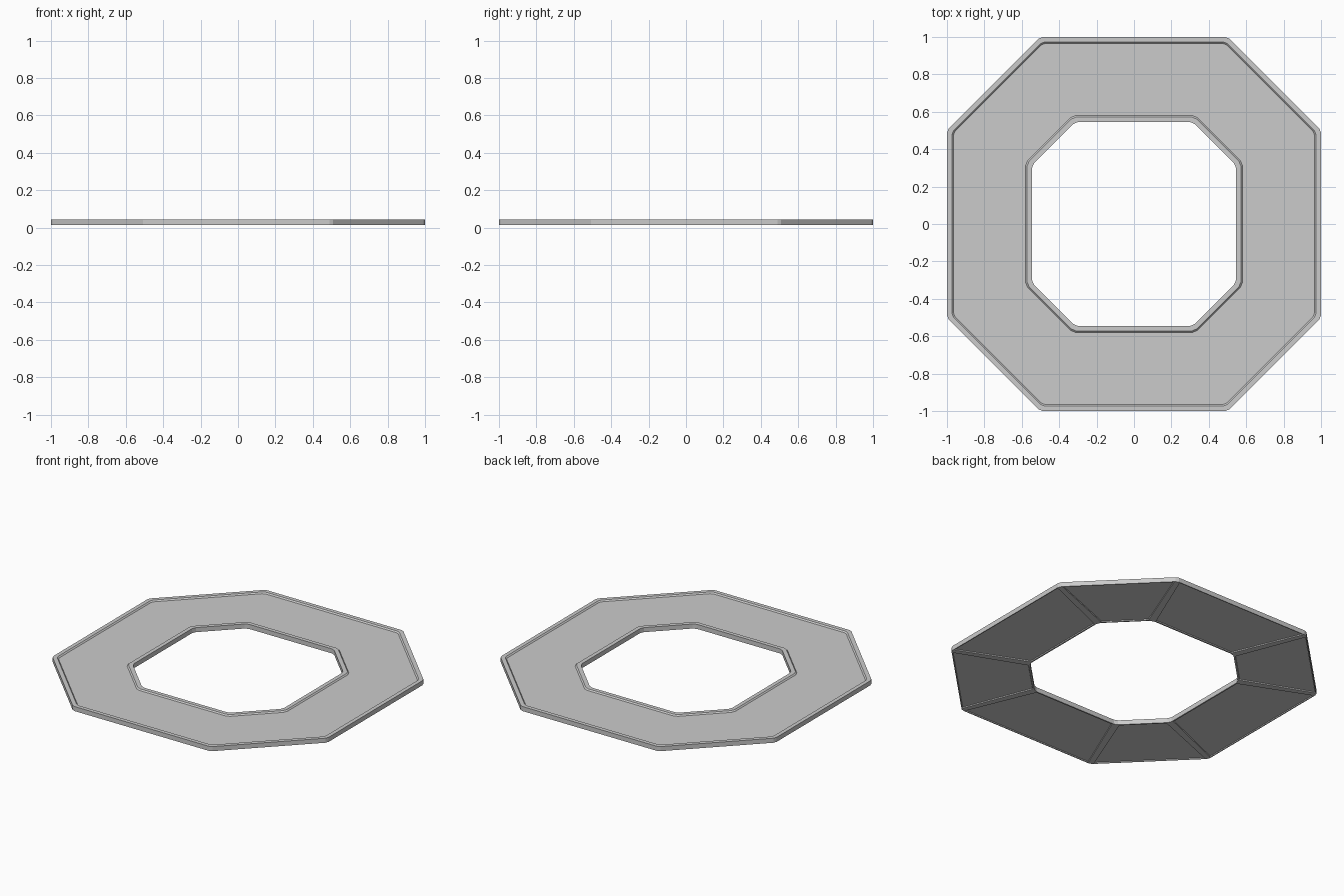
import bpy, bmesh

if "Cube" in bpy.data.objects:
    bpy.data.objects.remove(bpy.data.objects["Cube"])

Z_BOTTOM, Z_TOP, Z_PANEL = 0.014, 0.044, 0.036


def octagon(a, d, t):
    """Octagon with half-width a, diagonal limit x+y=d, corners cut by t."""
    c, k = d - a, t * 0.7071
    quarter = [(a, c - t), (a - k, c + k), (c + k, a - k), (c - t, a)]
    pts = []
    for _ in range(4):
        pts += quarter
        quarter = [(-y, x) for x, y in quarter]
    return pts


# Cross-section of the frame: half-width, diagonal limit, corner cut, height
profile = [
    (1.0, 1.50, 0.012, Z_BOTTOM),
    (1.0, 1.50, 0.012, Z_TOP),
    (0.974, 1.463, 0.012, Z_TOP),
    (0.966, 1.452, 0.012, Z_PANEL),
    (0.579, 0.908, 0.015, Z_PANEL),
    (0.571, 0.897, 0.015, Z_TOP),
    (0.545, 0.86, 0.015, Z_TOP),
    (0.545, 0.86, 0.015, Z_BOTTOM),
]

bm = bmesh.new()
loops = [[bm.verts.new((x, y, z)) for x, y in octagon(a, d, t)]
         for a, d, t, z in profile]

# Loft the section around the ring, remembering the eight wide bottom faces
underside = []
for i, ring in enumerate(loops):
    nxt = loops[(i + 1) % len(loops)]
    for j in range(16):
        k = (j + 1) % 16
        face = bm.faces.new((ring[j], ring[k], nxt[k], nxt[j]))
        if i == len(loops) - 1 and j % 2 == 1:
            underside.append(face)
bmesh.ops.recalc_face_normals(bm, faces=bm.faces[:])

# Shallow recessed panels under each side, leaving radial ribs at the corners
bmesh.ops.inset_individual(bm, faces=underside, thickness=0.011, depth=0)
bmesh.ops.inset_individual(bm, faces=underside, thickness=0.003, depth=-0.006)

mesh = bpy.data.meshes.new("octagonal_frame")
bm.to_mesh(mesh)
bm.free()
frame = bpy.data.objects.new("octagonal_frame", mesh)
bpy.context.collection.objects.link(frame)
